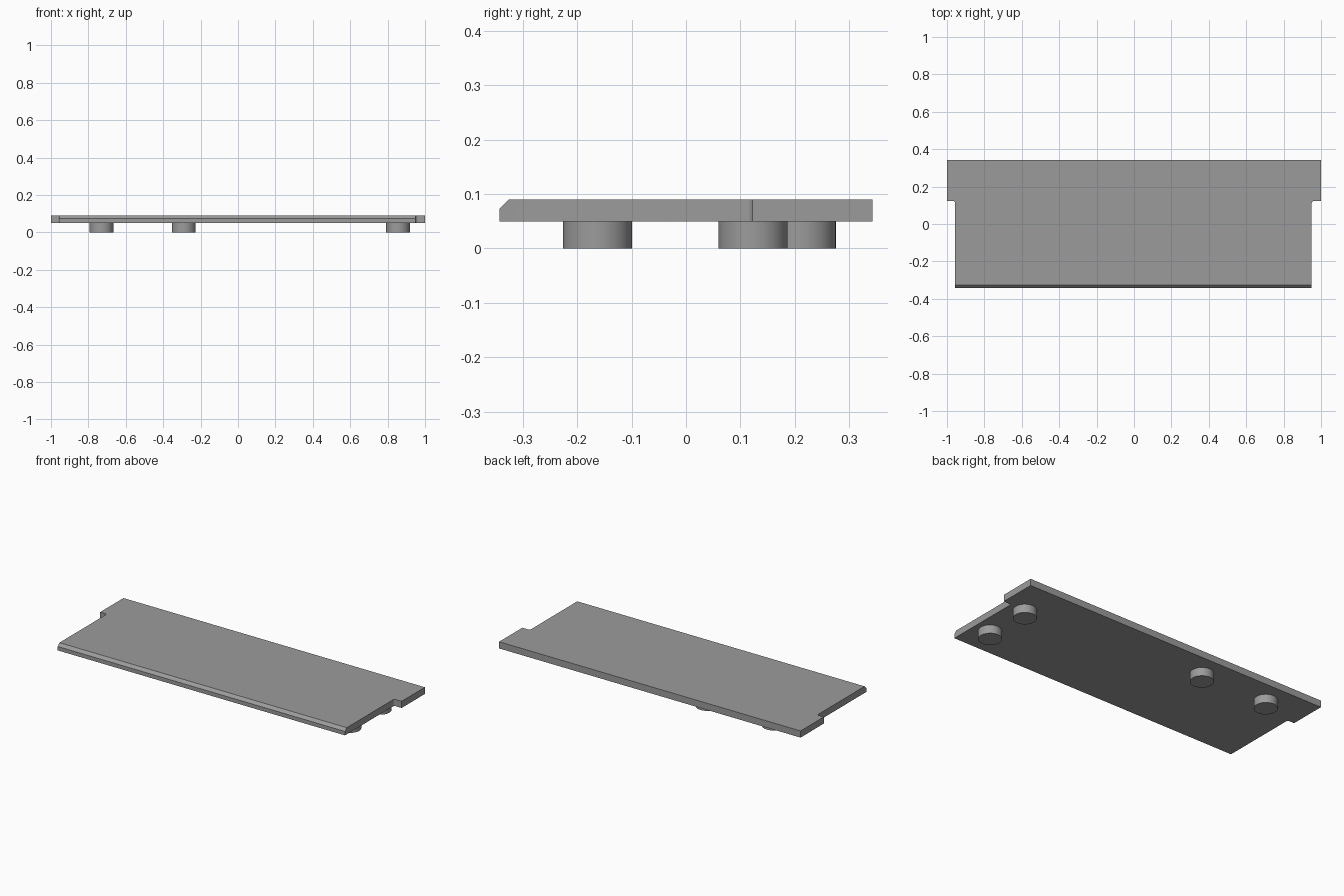
import bpy, bmesh, math

if "Cube" in bpy.data.objects:
    bpy.data.objects.remove(bpy.data.objects["Cube"])

grey = bpy.data.materials.new("plain_grey")
grey.diffuse_color = (0.33, 0.33, 0.33, 1)
grey.use_nodes = True
grey.node_tree.nodes["Principled BSDF"].inputs["Base Color"].default_value = grey.diffuse_color

Z0, Z1 = 0.05, 0.09            # underside and top of the board
HALF_Y, STEP_Y = 0.343, 0.1225  # outer edge and side step
FILLET, CHAMFER = 0.012, 0.0165


def finish(obj):
    obj.data.materials.append(grey)
    bpy.ops.object.select_all(action='DESELECT')
    obj.select_set(True)
    bpy.context.view_layer.objects.active = obj
    bpy.ops.object.shade_smooth_by_angle(angle=math.radians(30))


def side(sign, inner):
    """Outline of one side, front to back, with a filleted inner step."""
    pts = [(sign * inner, -HALF_Y)]
    for i in range(9):
        a = math.radians(90 * i / 8)
        pts.append((sign * (inner + FILLET * (1 - math.cos(a))),
                    STEP_Y - FILLET * (1 - math.sin(a))))
    return pts + [(sign, STEP_Y), (sign, HALF_Y)]


# Board: stepped outline, extruded, with a chamfer along the front top edge
outline = side(1, 0.95) + side(-1, 0.956)[::-1]
bm = bmesh.new()
base = bm.faces.new([bm.verts.new((x, y, Z0)) for x, y in outline])
top = bmesh.ops.extrude_face_region(bm, geom=[base], use_keep_orig=True)
bmesh.ops.translate(bm, vec=(0, 0, Z1 - Z0),
                    verts=[g for g in top["geom"] if isinstance(g, bmesh.types.BMVert)])
bmesh.ops.recalc_face_normals(bm, faces=bm.faces)
front = [e for e in bm.edges
         if all(v.co.y < -HALF_Y + 1e-4 and v.co.z > Z1 - 1e-4 for v in e.verts)]
bmesh.ops.bevel(bm, geom=front, offset=CHAMFER, segments=1, affect='EDGES')
mesh = bpy.data.meshes.new("board")
bm.to_mesh(mesh)
bm.free()
board = bpy.data.objects.new("board", mesh)
bpy.context.collection.objects.link(board)
finish(board)

# Round pegs under the board
for i, (x, y) in enumerate([(0.855, -0.163), (0.855, 0.123),
                            (-0.29, 0.212), (-0.73, 0.212)], 1):
    bpy.ops.mesh.primitive_cylinder_add(vertices=48, radius=0.0635, depth=Z0,
                                        location=(x, y, Z0 / 2))
    peg = bpy.context.object
    peg.name = f"peg_{i}"
    finish(peg)
